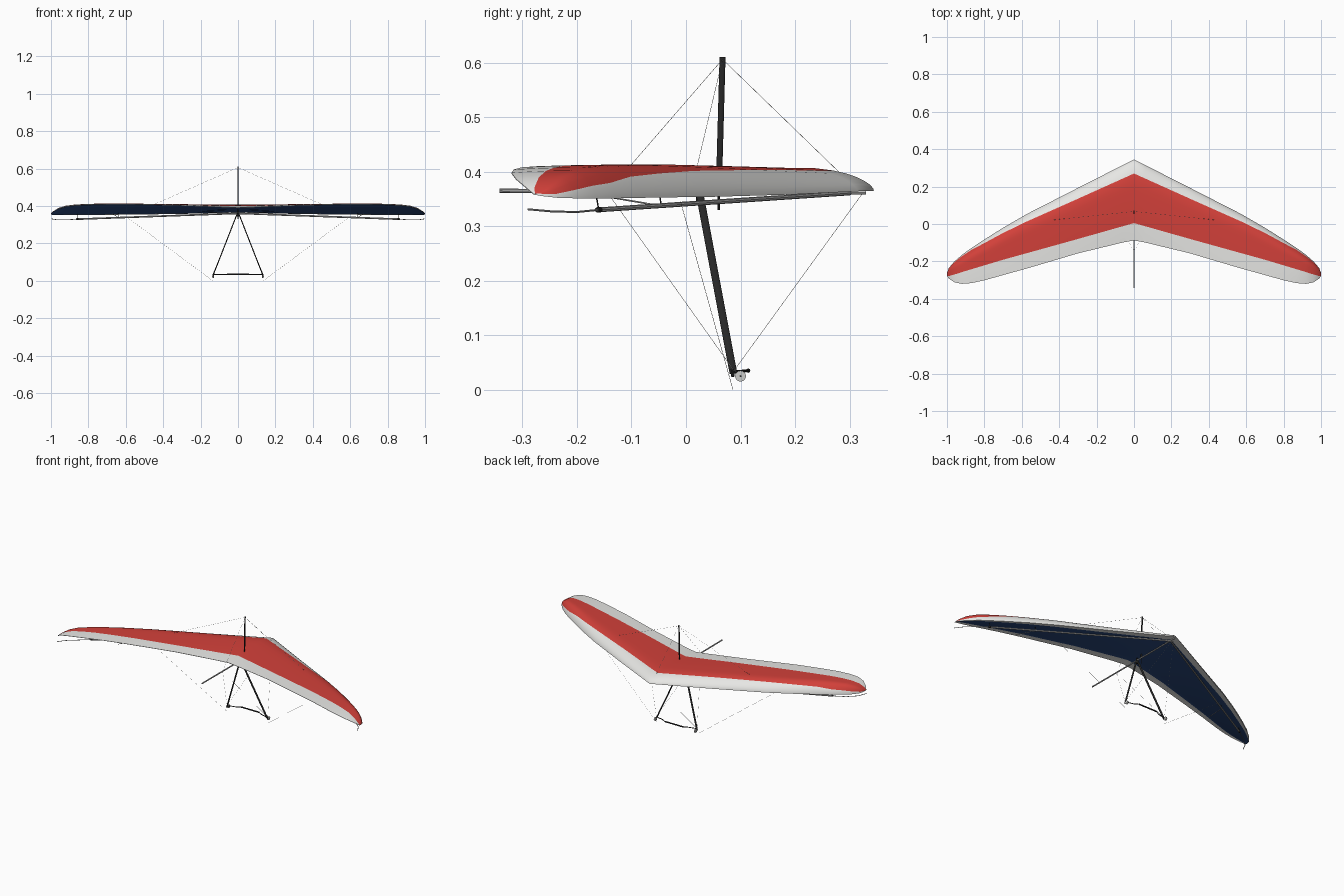
import bpy, bmesh, math
from mathutils import Vector

if "Cube" in bpy.data.objects:
    bpy.data.objects.remove(bpy.data.objects["Cube"], do_unlink=True)


def material(name, r, g, b):
    m = bpy.data.materials.new(name)
    m.use_nodes = True
    m.diffuse_color = (r, g, b, 1)
    m.node_tree.nodes["Principled BSDF"].inputs["Base Color"].default_value = (r, g, b, 1)
    return m


white = material("sail_white", .8, .8, .78)
red = material("sail_red", .65, .052, .042)
navy = material("sail_navy", .025, .07, .22)
black = material("black_frame", .02, .02, .02)
metal = material("grey_tube", .5, .5, .5)
pale = material("pale_grey", .6, .6, .58)


def finish(name, bm, mats, mirror=False):
    bmesh.ops.recalc_face_normals(bm, faces=bm.faces)
    mesh = bpy.data.meshes.new(name)
    bm.to_mesh(mesh)
    bm.free()
    ob = bpy.data.objects.new(name, mesh)
    bpy.context.collection.objects.link(ob)
    for m in mats:
        mesh.materials.append(m)
    if mirror:
        mod = ob.modifiers.new("Mirror", "MIRROR")
        mod.merge_threshold = .0001
    bpy.ops.object.select_all(action="DESELECT")
    ob.select_set(True)
    bpy.context.view_layer.objects.active = ob
    bpy.ops.object.shade_smooth_by_angle(angle=math.radians(40))


def tube(name, points, mat, radius, flat=1, sides=8, mirror=False, ref=(0, 1, 0)):
    """Sweep an ellipse along a path; its long axis leans towards ref."""
    bm = bmesh.new()
    pts = [Vector(p) for p in points]
    rings = []
    for i, p in enumerate(pts):
        t = (pts[min(i + 1, len(pts) - 1)] - pts[max(i - 1, 0)]).normalized()
        v = Vector(ref)
        v = (v - t * v.dot(t)).normalized()
        w = t.cross(v)
        rings.append([bm.verts.new(p + radius * (v * math.cos(a) + w * flat * math.sin(a)))
                      for a in (math.tau * k / sides for k in range(sides))])
    for a, b in zip(rings, rings[1:]):
        for k in range(sides):
            n = (k + 1) % sides
            bm.faces.new((a[k], a[n], b[n], b[k]))
    bm.faces.new(rings[0])
    bm.faces.new(rings[-1])
    finish(name, bm, [mat], mirror)


# Sail: x, leading edge, red front, red rear, trailing edge, edge height, top height, tail height
stations = [
    (0, .345, .27, .005, -.088, .365, .407, .392),
    (.06, .315, .243, -.012, -.099, .364, .407, .394),
    (.3, .193, .135, -.08, -.157, .358, .41, .403),
    (.57, .055, .015, -.155, -.237, .354, .413, .41),
    (.7, -.02, -.048, -.191, -.273, .353, .413, .41),
    (.8, -.083, -.102, -.221, -.301, .352, .412, .408),
    (.87, -.129, -.139, -.242, -.316, .351, .408, .404),
    (.92, -.165, -.172, -.257, -.32, .351, .402, .398),
    (.96, -.2, -.204, -.27, -.312, .351, .39, .387),
    (.99, -.235, -.237, -.278, -.292, .352, .371, .37),
    (1, -.262, -.264, -.277, -.279, .355, .36, .359),
]
FRONT, MID, REAR = 6, 8, 4
ROWS = FRONT + MID + REAR
# Chord fractions of the underside, tail to nose; hems lie outside .1 and .9
UNDER = [1, .95, .9, .8, .7, .6, .5, .4, .3, .2, .1, .04]


def section(s):
    x, lead, f, r, trail, z0, z1, z2 = s
    ys = [lead + (f - lead) * (i / FRONT) ** 2 for i in range(FRONT)]
    ys += [f + (r - f) * i / MID for i in range(MID)]
    ys += [r + (trail - r) * i / REAR for i in range(REAR + 1)]

    def top_z(t):
        if t < .3:
            return z0 + (z1 - z0) * (1 - (1 - t / .3) ** 2) ** .62
        return z1 + (z2 - z1) * ((t - .3) / .7) ** 2

    top = [(x, y, top_z((lead - y) / (lead - trail))) for y in ys]
    low = []
    for t in UNDER:
        rise = min(1, t / .9) ** 1.3
        low.append((x, lead + (trail - lead) * t,
                    z0 + (top_z(max(t, .9)) - .0015 - z0) * rise))
    return top + low


bm = bmesh.new()
rings = [[bm.verts.new(p) for p in section(s)] for s in stations]
count = len(rings[0])
for a, b in zip(rings, rings[1:]):
    for k in range(count):
        n = (k + 1) % count
        face = bm.faces.new((a[k], a[n], b[n], b[k]))
        if k < ROWS:
            face.material_index = 1 if FRONT <= k < FRONT + MID else 0
        else:
            # White hems along both edges of the navy underside
            face.material_index = 2 if ROWS + 2 < k < count - 2 else 0
bm.faces.new(rings[-1])
finish("sail", bm, [white, red, navy], mirror=True)

# Airframe under the sail
tube("keel", [(0, .33, .362), (0, -.342, .365)], metal, .0038, ref=(0, 0, 1))
tube("leading_edge_tube", [(.0, .3, .361), (.86, -.16, .33)], metal, .0045, mirror=True)
tube("tube_end_fitting", [(.854, -.157, .33), (.864, -.163, .33)], black, .005, mirror=True)
tube("tip_wand", [(.86, -.16, .33), (.92, -.2, .326), (.97, -.245, .327), (.995, -.29, .331)],
     metal, .0018, sides=6, mirror=True, ref=(0, 0, 1))
tube("tip_post", [(.86, -.16, .33), (.86, -.165, .358)], black, .0013, sides=6, mirror=True)
tube("inner_post", [(.64, -.045, .337), (.64, -.05, .365)], black, .0013, sides=6, mirror=True)
tube("washout_rod", [(.64, -.045, .337), (.67, -.18, .36)], metal, .0015, sides=6,
     mirror=True, ref=(0, 0, 1))
tube("keel_bracket", [(0, .025, .375), (0, .025, .345)], black, .007, .7)
tube("keel_bolt", [(0, .06, .37), (0, .06, .33)], black, .002)

# King post
tube("king_post", [(0, .06, .36), (0, .067, .61)], black, .0055, .5)

# Control frame with forward-bowed base bar
tube("control_upright", [(.004, .025, .36), (.133, .087, .03)], black, .007, .4, mirror=True)
tube("base_bar", [(0, .115, .035), (.06, .114, .035), (.085, .1, .034), (.11, .094, .034),
                  (.135, .086, .033)], black, .0025, mirror=True, ref=(0, 0, 1))
tube("base_bar_grip", [(-.06, .114, .035), (.06, .114, .035)], black, .004, ref=(0, 0, 1))
tube("corner_bracket", [(.133, .085, .037), (.135, .086, .024)], black, .003, mirror=True)
tube("wheel", [(.129, .1, .025), (.137, .1, .025)], pale, .01, sides=16, mirror=True)
tube("wheel_hub", [(.128, .1, .025), (.138, .1, .025)], black, .0018, mirror=True)

# Rigging cables
mast = (0, .067, .606)
corner = (.135, .088, .035)
for name, a, b in [
    ("upper_front_cable", mast, (0, .285, .395)),
    ("upper_rear_cable", mast, (0, -.14, .367)),
]:
    tube(name, [a, b], pale, .0004, sides=4, ref=(1, 0, 0))
for name, a, b in [
    ("upper_side_cable", mast, (.45, .02, .408)),
    ("lower_front_cable", corner, (0, .325, .362)),
    ("lower_rear_cable", corner, (0, -.145, .363)),
    ("lower_side_cable", (.135, .086, .0005), (.6, -.01, .345)),
]:
    tube(name, [a, b], pale, .0004, sides=4, mirror=True)
